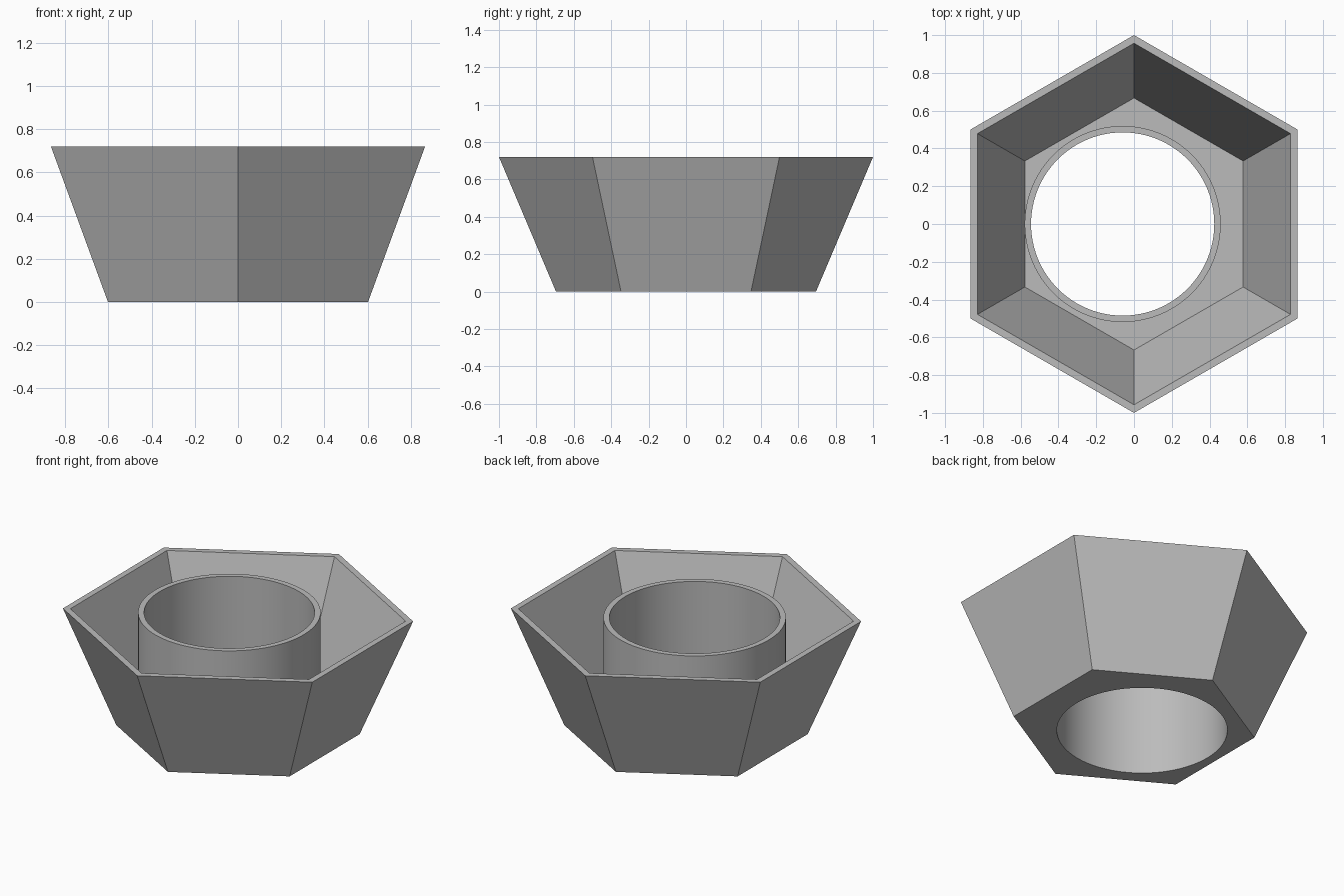
import bpy
import bmesh
from math import sin, cos, pi, radians

cube = bpy.data.objects.get("Cube")
if cube:
    bpy.data.objects.remove(cube, do_unlink=True)

HEIGHT = 0.72
WALL = 0.035            # floor thickness
TUBE_X = -0.06
TUBE_OUTER, TUBE_INNER = 0.519, 0.485
SEGMENTS = 96

grey = bpy.data.materials.new("plain grey")
grey.use_nodes = True
COLOUR = (0.5, 0.5, 0.5, 1)
grey.diffuse_color = COLOUR
grey.node_tree.nodes["Principled BSDF"].inputs["Base Color"].default_value = COLOUR


def ring(bm, sides, radius, z, x=0.0):
    """Closed loop of vertices, the first one pointing along +y."""
    turn = 2 * pi / sides
    return [bm.verts.new((x - radius * sin(i * turn), radius * cos(i * turn), z))
            for i in range(sides)]


def skin(bm, loops):
    """Quads between each loop and the next."""
    for a, b in zip(loops, loops[1:]):
        for i in range(len(a)):
            j = (i + 1) % len(a)
            bm.faces.new((a[i], a[j], b[j], b[i]))


def plate_with_hole(bm, outline, hole, up):
    """Flat face between an outline and a round hole."""
    edges = []
    for loop in (outline, hole):
        for i, v in enumerate(loop):
            w = loop[(i + 1) % len(loop)]
            edges.append(bm.edges.get((v, w)) or bm.edges.new((v, w)))
    result = bmesh.ops.triangle_fill(bm, edges=edges, use_beauty=True,
                                     use_dissolve=False)
    for f in result["geom"]:
        if isinstance(f, bmesh.types.BMFace):
            f.normal_update()
            if f.normal.z * up < 0:
                f.normal_flip()


def finish(bm, name):
    mesh = bpy.data.meshes.new(name)
    bm.to_mesh(mesh)
    bm.free()
    mesh.materials.append(grey)
    obj = bpy.data.objects.new(name, mesh)
    bpy.context.collection.objects.link(obj)
    return obj


# Flared hexagonal bowl with a round opening through its floor
bm = bmesh.new()
bowl = [ring(bm, 6, r, z) for r, z in
        ((0.695, 0), (1.0, HEIGHT), (0.957, HEIGHT), (0.667, WALL))]
skin(bm, bowl)
plate_with_hole(bm, bowl[0], ring(bm, SEGMENTS, TUBE_INNER, 0, TUBE_X), -1)
plate_with_hole(bm, bowl[-1], ring(bm, SEGMENTS, TUBE_OUTER, WALL, TUBE_X), 1)
finish(bm, "hexagonal_bowl")

# Off-centre tube rising from the floor, bored through to the underside
bm = bmesh.new()
skin(bm, [ring(bm, SEGMENTS, r, z, TUBE_X) for r, z in
          ((TUBE_OUTER, WALL), (TUBE_OUTER, HEIGHT),
           (TUBE_INNER, HEIGHT), (TUBE_INNER, 0))])
tube = finish(bm, "round_tube")
bpy.ops.object.select_all(action="DESELECT")
tube.select_set(True)
bpy.context.view_layer.objects.active = tube
bpy.ops.object.shade_smooth_by_angle(angle=radians(30))
